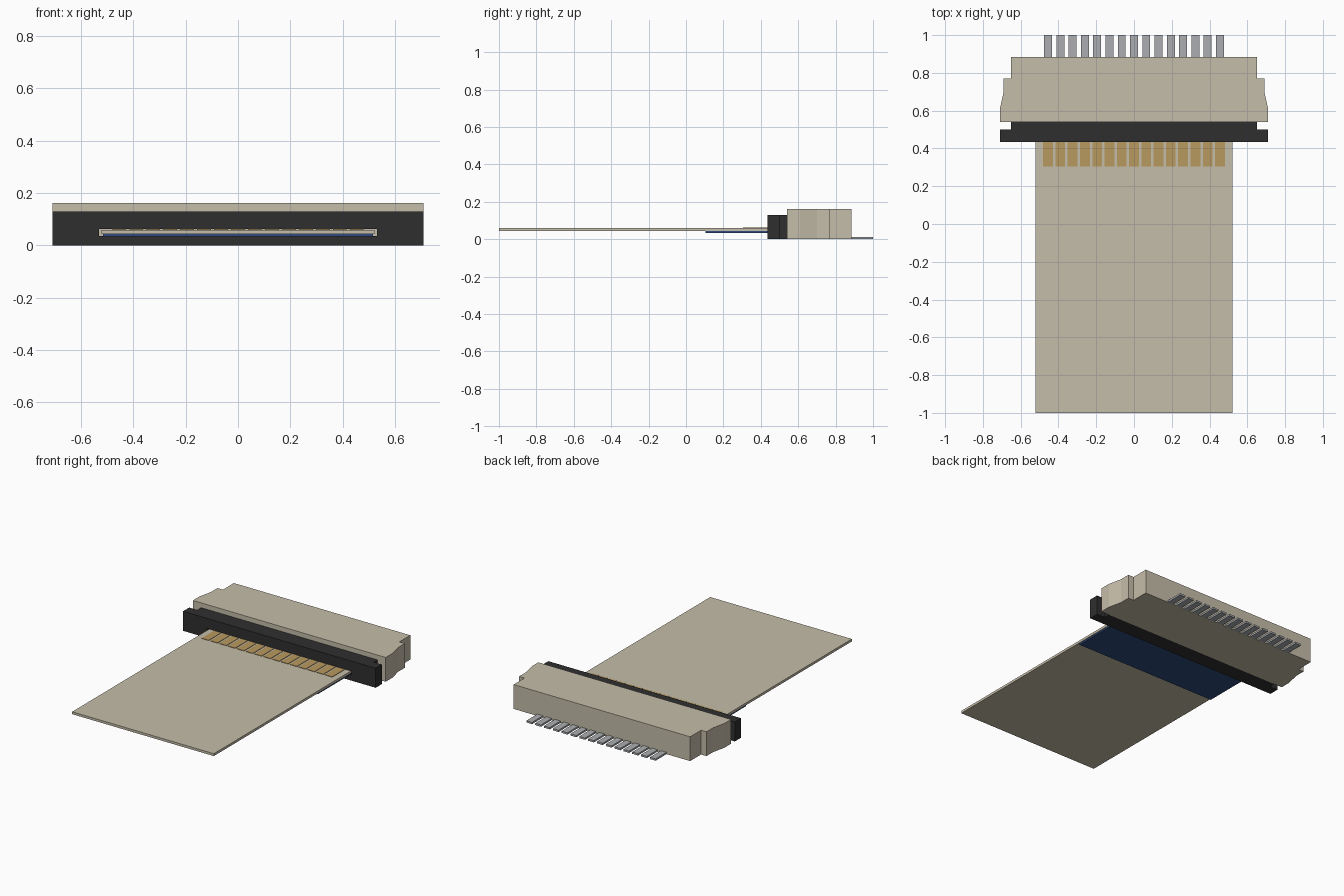
import bpy, bmesh

cube = bpy.data.objects.get("Cube")
if cube:
    bpy.data.objects.remove(cube, do_unlink=True)


def material(name, rgb):
    m = bpy.data.materials.new(name)
    m.use_nodes = True
    col = (*rgb, 1)
    m.diffuse_color = col
    bsdf = next(n for n in m.node_tree.nodes if n.type == 'BSDF_PRINCIPLED')
    bsdf.inputs["Base Color"].default_value = col
    bsdf.inputs["Roughness"].default_value = 0.6
    return m


beige = material("warm_beige", (0.56, 0.51, 0.40))
black = material("black_plastic", (0.028, 0.028, 0.028))
gold = material("gold", (0.48, 0.32, 0.115))
silver = material("tin_silver", (0.41, 0.42, 0.44))
blue = material("dark_blue", (0.03, 0.07, 0.21))


def prism(name, half_outline, z0, z1, mat):
    """Extrude an outline, given for +x and mirrored to -x, from z0 to z1."""
    outline = half_outline + [(-x, y) for x, y in reversed(half_outline)]
    bm = bmesh.new()
    face = bm.faces.new([bm.verts.new((x, y, z0)) for x, y in outline])
    top = bmesh.ops.extrude_face_region(bm, geom=[face])["geom"]
    bmesh.ops.translate(bm, vec=(0, 0, z1 - z0),
                        verts=[v for v in top if isinstance(v, bmesh.types.BMVert)])
    bmesh.ops.recalc_face_normals(bm, faces=bm.faces)
    mesh = bpy.data.meshes.new(name)
    bm.to_mesh(mesh)
    bm.free()
    mesh.materials.append(mat)
    ob = bpy.data.objects.new(name, mesh)
    bpy.context.collection.objects.link(ob)
    return ob


def slab(name, half_width, y0, y1, z0, z1, mat, x=0):
    ob = prism(name, [(half_width, y0), (half_width, y1)], z0, z1, mat)
    ob.location.x = x
    return ob


# Connector housing with stepped, flared ends
prism("housing", [(0.71, 0.54), (0.71, 0.61), (0.69, 0.70), (0.69, 0.77),
                  (0.65, 0.77), (0.65, 0.885)], 0, 0.162, beige)

# Locking bar with a slot for the cable
bar = prism("locking_bar", [(0.71, 0.435), (0.71, 0.50), (0.65, 0.50), (0.65, 0.54)],
            0, 0.13, black)
cutter = slab("slot_cutter", 0.532, 0.40, 0.60, 0.036, 0.063, black)
cutter.hide_render = True
cutter.hide_viewport = True
cut = bar.modifiers.new("slot", 'BOOLEAN')
cut.operation = 'DIFFERENCE'
cut.solver = 'EXACT'
cut.object = cutter

# Flat cable and the stiffener under its end
slab("flat_cable", 0.522, -1, 0.54, 0.043, 0.059, beige)
slab("stiffener", 0.517, 0.105, 0.54, 0.033, 0.043, blue)

# Cable contacts and solder pins
COUNT, PITCH = 15, 0.065
for i in range(COUNT):
    x = (i - (COUNT - 1) / 2) * PITCH
    slab(f"cable_contact_{i + 1}", 0.026, 0.305, 0.54, 0.059, 0.062, gold, x)
    slab(f"solder_pin_{i + 1}", 0.021, 0.88, 1, 0, 0.012, silver, x)
